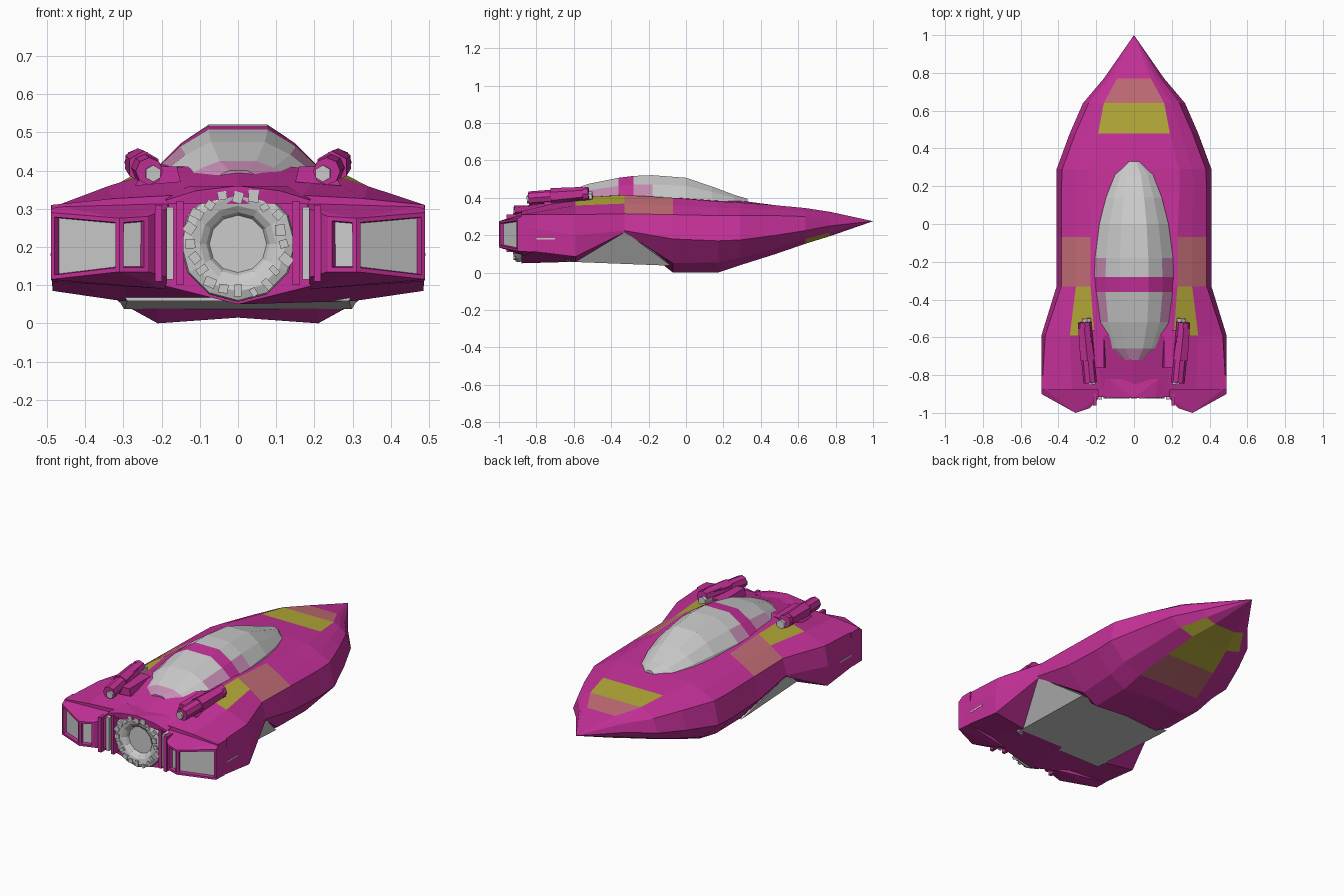
import bpy, bmesh, math, random
from mathutils import Vector, Matrix

if "Cube" in bpy.data.objects:
    bpy.data.objects.remove(bpy.data.objects["Cube"])

random.seed(4)


def material(name, rgb):
    m = bpy.data.materials.new(name)
    m.diffuse_color = (*rgb, 1)
    m.use_nodes = True
    m.node_tree.nodes["Principled BSDF"].inputs["Base Color"].default_value = m.diffuse_color
    return m


MAGENTA, YELLOW, BLEND, GREY, PALE = range(5)
MATS = [material("magenta", (0.56, 0.03, 0.32)), material("yellow", (0.46, 0.40, 0.04)),
        material("magenta_yellow", (0.54, 0.15, 0.18)), material("grey", (0.6, 0.6, 0.6)),
        material("pale_magenta", (0.57, 0.27, 0.46))]


def finish(name, bm, paint=None):
    bmesh.ops.remove_doubles(bm, verts=bm.verts, dist=0.0005)
    bmesh.ops.recalc_face_normals(bm, faces=bm.faces)
    if paint:
        for f in bm.faces:
            f.material_index = paint(f.calc_center_median(), f.normal)
    me = bpy.data.meshes.new(name)
    bm.to_mesh(me)
    bm.free()
    for m in MATS:
        me.materials.append(m)
    ob = bpy.data.objects.new(name, me)
    bpy.context.collection.objects.link(ob)
    return ob


def flat(i):
    return lambda c, n: i


def loft(name, sections, paint):
    """Sections are (y, half outline from top centre to bottom centre), mirrored in x."""
    bm = bmesh.new()
    rings = []
    for y, half in sections:
        pts = half + [(-x, z) for x, z in half[-2:0:-1]]
        rings.append([bm.verts.new((x, y, z)) for x, z in pts])
    n = len(rings[0])
    for a, b in zip(rings, rings[1:]):
        for i in range(n):
            j = (i + 1) % n
            bm.faces.new((a[i], a[j], b[j], b[i]))
    bm.faces.new(rings[0])
    bm.faces.new(rings[-1])
    return finish(name, bm, paint)


def solid(name, points, col, panels=()):
    """Convex solid; faces pointing along a panel direction get a sunken grey inset."""
    bm = bmesh.new()
    for p in points:
        bm.verts.new(p)
    bmesh.ops.convex_hull(bm, input=bm.verts)
    bmesh.ops.dissolve_limit(bm, angle_limit=0.05, verts=bm.verts, edges=bm.edges)
    bmesh.ops.recalc_face_normals(bm, faces=bm.faces)
    for f in bm.faces:
        f.material_index = col
    for d in panels:
        f = max(bm.faces, key=lambda q: q.normal.dot(Vector(d).normalized()))
        bmesh.ops.inset_individual(bm, faces=[f], thickness=0.016, depth=0)
        bmesh.ops.inset_individual(bm, faces=[f], thickness=0.004, depth=-0.02)
        f.material_index = GREY
    return finish(name, bm)


def box(name, c, size, col, rot=Matrix()):
    bm = bmesh.new()
    bmesh.ops.create_cube(bm, size=1, matrix=Matrix.Translation(c) @ rot @ Matrix.Diagonal((*size, 1)))
    return finish(name, bm, flat(col))


def tube(name, a, b, r1, r2, sides, col):
    a, b = Vector(a), Vector(b)
    d = b - a
    mat = Matrix.Translation((a + b) / 2) @ d.to_track_quat('Z', 'Y').to_matrix().to_4x4()
    bm = bmesh.new()
    bmesh.ops.create_cone(bm, cap_ends=True, segments=sides, radius1=r1, radius2=r2,
                          depth=d.length, matrix=mat)
    return finish(name, bm, flat(col))


# Main hull: y, top z, deck edge, shoulder, side edge, chine, keel edge, keel z
HULL = [
    (.77, .325, .09, .325, .14, .295, .16, .25, .13, .215, .07, .195, .195),
    (.64, .345, .16, .345, .24, .30, .27, .225, .21, .18, .12, .155, .155),
    (.48, .36, .19, .36, .31, .305, .34, .20, .26, .13, .16, .10, .10),
    (.29, .385, .24, .375, .38, .305, .41, .175, .31, .08, .20, .04, .045),
    (.17, .39, .24, .38, .385, .305, .41, .17, .31, .055, .21, .0, .015),
    (-.07, .40, .23, .40, .385, .31, .41, .18, .30, .05, .21, .0, .015),
    (-.33, .42, .23, .415, .385, .315, .41, .225, .405, .215, .20, .21, .21),
    (-.59, .43, .21, .40, .47, .31, .49, .20, .485, .085, .30, .058, .058),
    (-.88, .35, .17, .335, .488, .31, .49, .25, .488, .12, .28, .12, .05),
]
sections = [(1, [(0, .275)] * 8)]
for y, t, dx, dz, sx, sz, lx, lz, cx, cz, kx, kz, k in HULL:
    mid = ((dx + sx) / 2, (dz + sz) / 2 + .004)
    sections.append((y, [(0, t), (dx, dz), mid, (sx, sz), (lx, lz), (cx, cz), (kx, kz), (0, k)]))


def hull_paint(c, n):
    if n.z > .4 and abs(c.x) < .13 and .5 < c.y < .72:
        return YELLOW if c.y < .6 else BLEND
    if n.z < -.4 and abs(c.x) < .16 and .5 < c.y < .72:
        return YELLOW
    if n.z < -.4 and abs(c.x) < .12 and .35 < c.y < .5:
        return BLEND
    if n.z > .4 and .24 < abs(c.x) < .36 and -.55 < c.y < -.1:
        return YELLOW if c.y < -.3 else BLEND
    return MAGENTA


loft("hull", sections, hull_paint)

# Grey belly exposed between the front hull and the rear pods
solid("belly_plate", [(s * x, y, z) for s in (1, -1) for x, y, z in
                      ((.409, -.33, .222), (.29, -.65, .059), (.298, -.08, .037), (.05, -.33, .26))], GREY)

# Canopy: y, half width, crown height, lofted as a faceted arch
dome = []
for y, w, top in ((.33, .03, .395), (.26, .10, .415), (.14, .145, .46), (0, .18, .507), (-.18, .205, .521),
                  (-.28, .21, .517), (-.36, .21, .507), (-.52, .19, .475), (-.66, .13, .425), (-.72, .06, .40)):
    h = top - .37
    dome.append((y, [(0, top), (.37 * w, top), (.72 * w, .37 + .68 * h), (w, .37 + .28 * h),
                     (1.05 * w, .37), (0, .37)]))


def canopy_paint(c, n):
    if -.36 < c.y < -.28:
        return MAGENTA
    if c.y < -.62 or (abs(c.x) > .16 and c.y < -.1):
        return PALE
    return GREY


loft("canopy", dome, canopy_paint)

# Main engine: revolved twelve-sided nozzle
bm = bmesh.new()
profile = [(.14, -.84), (.152, -.895), (.148, -.91), (.125, -.918), (.10, -.912), (.083, -.90), (.075, -.884), (0, -.884)]
vs = [bm.verts.new((r, y, .208)) for r, y in profile]
es = [bm.edges.new(p) for p in zip(vs, vs[1:])]
bmesh.ops.spin(bm, geom=vs + es, cent=(0, 0, .208), axis=(0, 1, 0), angle=2 * math.pi, steps=12)
finish("main_engine", bm, flat(GREY))

# Rough machinery blocks around the nozzle
for i in range(20):
    a = i * math.tau / 20
    r = random.uniform(.115, .135)
    box("engine_block", (r * math.cos(a), -.908, .208 + r * math.sin(a)),
        (random.uniform(.02, .035), .03, random.uniform(.015, .03)), GREY,
        Matrix.Rotation(-a + random.uniform(-.4, .4), 4, 'Y'))

# Roof plate carrying the rear deck over the engine
solid("engine_cowl", [(s * x, y, z) for s in (1, -1) for x, y, z in
                      ((0, -.92, .36), (.11, -.92, .347), (.19, -.915, .322), (.18, -.915, .312),
                       (.10, -.915, .337), (.19, -.82, .332), (.13, -.82, .358))], MAGENTA)

for s in (1, -1):
    # Rear pods with sunken exhaust panels
    pod = [(.235, -.975, .135), (.235, -.975, .28), (.31, -1, .135), (.31, -1, .275), (.49, -.9, .115),
           (.49, -.9, .29), (.49, -.8, .31), (.49, -.86, .31), (.18, -.84, .325), (.185, -.92, .30),
           (.185, -.92, .12), (.487, -.82, .11), (.28, -.85, .108), (.19, -.86, .09)]
    solid("rear_pod", [(s * x, y, z) for x, y, z in pod], MAGENTA, ((-s * .3, -.95, 0), (s * .49, -.87, 0)))

    # Vertical plates between engine and pods
    for x, y, h, col in ((.152, -.895, .22, MAGENTA), (.178, -.9, .19, GREY), (.208, -.93, .20, MAGENTA)):
        box("engine_side_plate", (s * x, y, .21), (.018, .06, h), col)

    # Guns above the rear deck
    tube("gun_housing", (s * .232, -.84, .398), (s * .262, -.52, .422), .036, .036, 8, MAGENTA)
    tube("gun_collar", (s * .246, -.72, .408), (s * .264, -.55, .422), .044, .036, 6, MAGENTA)
    tube("gun_barrel", (s * .222, -.85, .392), (s * .25, -.50, .408), .022, .026, 6, GREY)
    solid("gun_mount", [(s * x, y, z) for y in (-.76, -.56) for x, z in
                        ((.15, .37), (.16, .41), (.24, .41), (.27, .36))], MAGENTA)

    # Small side vent
    box("side_vent", (s * .487, -.75, .18), (.008, .10, .008), GREY)
